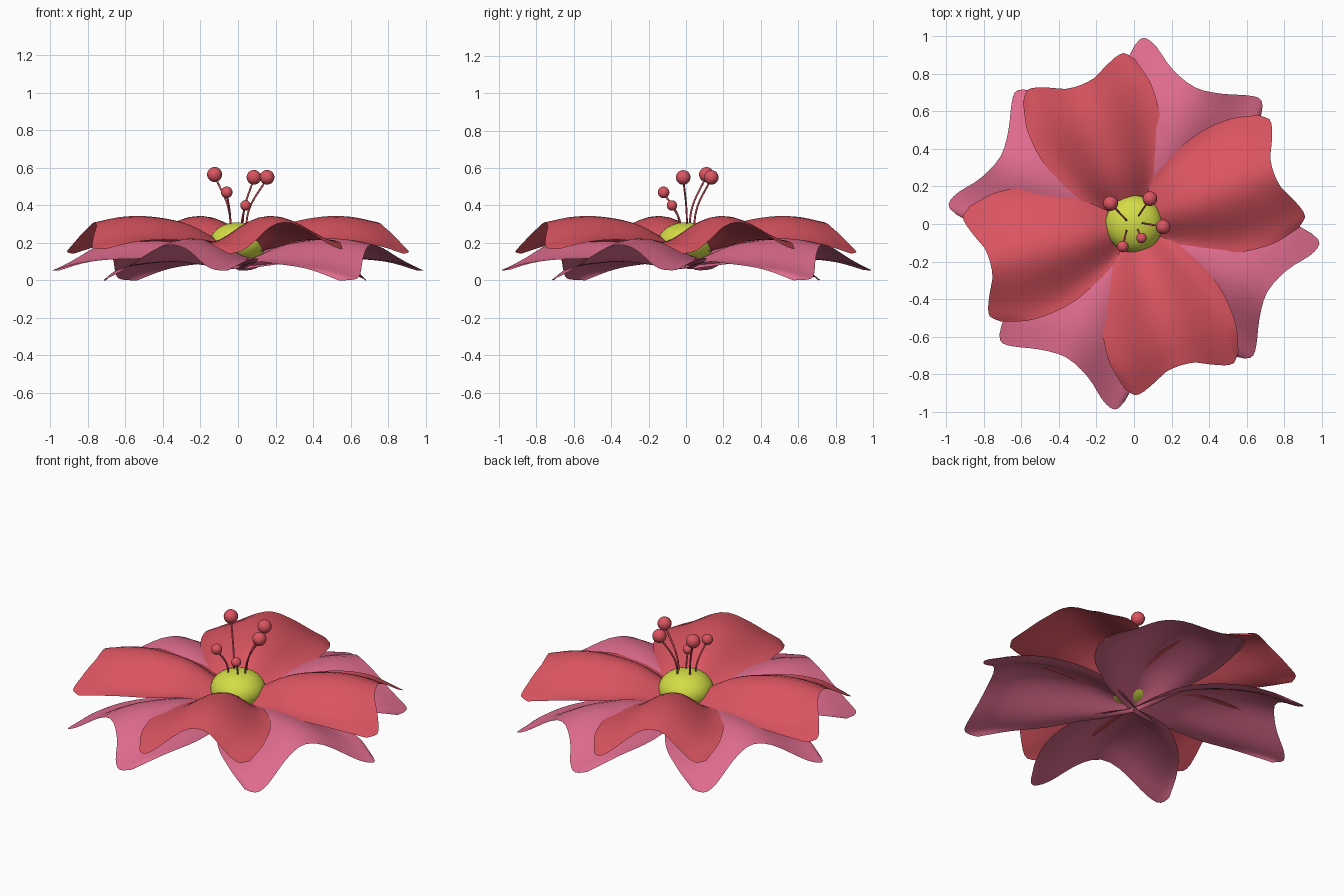
import bpy, math
from mathutils import Vector

if "Cube" in bpy.data.objects:
    bpy.data.objects.remove(bpy.data.objects["Cube"])


def material(name, rgb):
    m = bpy.data.materials.new(name)
    m.diffuse_color = (*rgb, 1)
    m.use_nodes = True
    m.node_tree.nodes["Principled BSDF"].inputs["Base Color"].default_value = m.diffuse_color
    return m


RED = material("red", (0.71, 0.09, 0.12))
PINK = material("pink", (0.74, 0.15, 0.27))
YELLOW = material("yellow", (0.66, 0.72, 0.06))


def interp(table, x):
    """Smooth interpolation through (x, value) points."""
    n = len(table)
    slope = lambda a, b: (table[b][1] - table[a][1]) / (table[b][0] - table[a][0])
    for i in range(n - 1):
        (x0, y0), (x1, y1) = table[i], table[i + 1]
        if x <= x1 or i == n - 2:
            h, t = x1 - x0, (x - x0) / (x1 - x0)
            m0 = slope(max(i - 1, 0), i + 1) * h
            m1 = slope(i, min(i + 2, n - 1)) * h
            return (y0 * (2*t**3 - 3*t*t + 1) + m0 * (t**3 - 2*t*t + t)
                    + y1 * (3*t*t - 2*t**3) + m1 * (t**3 - t*t))


def petal(name, angle, width, end, ridge, drop, tilt, mat, nu=18, nv=24):
    """Arched sheet: width along its length, notched end, raised middle line."""
    verts, faces = [], []
    c, d = math.cos(math.radians(angle)), math.sin(math.radians(angle))
    for i in range(nu + 1):
        t = i / nu
        for j in range(nv + 1):
            s = math.sin(math.pi / 2 * (2 * j / nv - 1))
            x, y = t * interp(end, s), s * interp(width, t)
            z = interp(ridge, t) - interp(drop, t) * math.sin(math.pi / 2 * s) ** 2 + tilt * s * t
            verts.append((x * c - y * d, x * d + y * c, z))
    for i in range(nu):
        for j in range(nv):
            a = i * (nv + 1) + j
            faces.append((a, a + nv + 1, a + nv + 2, a + 1))
    me = bpy.data.meshes.new(name)
    me.from_pydata(verts, [], faces)
    me.shade_smooth()
    me.materials.append(mat)
    bpy.context.collection.objects.link(bpy.data.objects.new(name, me))


def ball(name, loc, scale, mat, seg=24, rings=14):
    bpy.ops.mesh.primitive_uv_sphere_add(segments=seg, ring_count=rings, radius=1, location=loc)
    ob = bpy.context.object
    ob.name, ob.scale = name, scale
    ob.data.materials.append(mat)
    bpy.ops.object.shade_smooth()


# Upper red petals
for k, ang in enumerate((20, 111, 195, 288)):
    petal(f"upper_petal_{k + 1}", ang,
          [(0, .03), (.12, .13), (.25, .21), (.52, .32), (.8, .353), (1, .32)],
          [(-1, .82), (-.85, .872), (-.5, .84), (-.22, .80), (.22, .80), (.5, .84), (.85, .872), (1, .82)],
          [(0, .15), (.12, .205), (.35, .30), (.6, .34), (.8, .34), (1, .31)],
          [(0, .02), (.2, .06), (.5, .12), (1, .155)], .012, RED)

# Lower pink petals
for k, ang in enumerate((66, 153, 243, 333)):
    petal(f"lower_petal_{k + 1}", ang,
          [(0, .03), (.12, .14), (.25, .23), (.52, .345), (.8, .39), (1, .385)],
          [(-1, .80), (-.95, .865), (-.83, .885), (-.35, .822), (0, .798), (.4, .84), (.75, .918), (.95, .925), (1, .87)],
          [(0, .08), (.12, .12), (.35, .19), (.6, .22), (.8, .22), (1, .19)],
          [(0, .02), (.2, .05), (.5, .11), (1, .163)], .027, PINK)

# Flower centre
ball("flower_centre", (0, 0, .2), (.153, .153, .11), YELLOW, 32, 20)

# Stamens: base x, base y, tip x, y, z, ball radius
stamens = [(-.04, .02, -.125, .11, .565, .04), (.025, .045, .085, .135, .55, .039),
           (.045, .005, .155, -.015, .55, .039), (-.04, -.035, -.06, -.12, .47, .031),
           (.02, -.03, .04, -.075, .40, .028)]
for k, (bx, by, x, y, z, r) in enumerate(stamens):
    base, tip = Vector((bx, by, .29)), Vector((x, y, z))
    cu = bpy.data.curves.new(f"filament_{k + 1}", "CURVE")
    cu.dimensions, cu.bevel_depth, cu.bevel_resolution = "3D", .005, 2
    sp = cu.splines.new("BEZIER")
    sp.bezier_points.add(1)
    rise = Vector((0, 0, (z - .29) * .5))
    lean = (tip - base) * .3
    for p, co, h in zip(sp.bezier_points, (base, tip), (rise, lean)):
        p.co, p.handle_left, p.handle_right = co, co - h, co + h
    cu.materials.append(RED)
    bpy.context.collection.objects.link(bpy.data.objects.new(f"filament_{k + 1}", cu))
    ball(f"anther_{k + 1}", tip, (r, r, r), RED)
